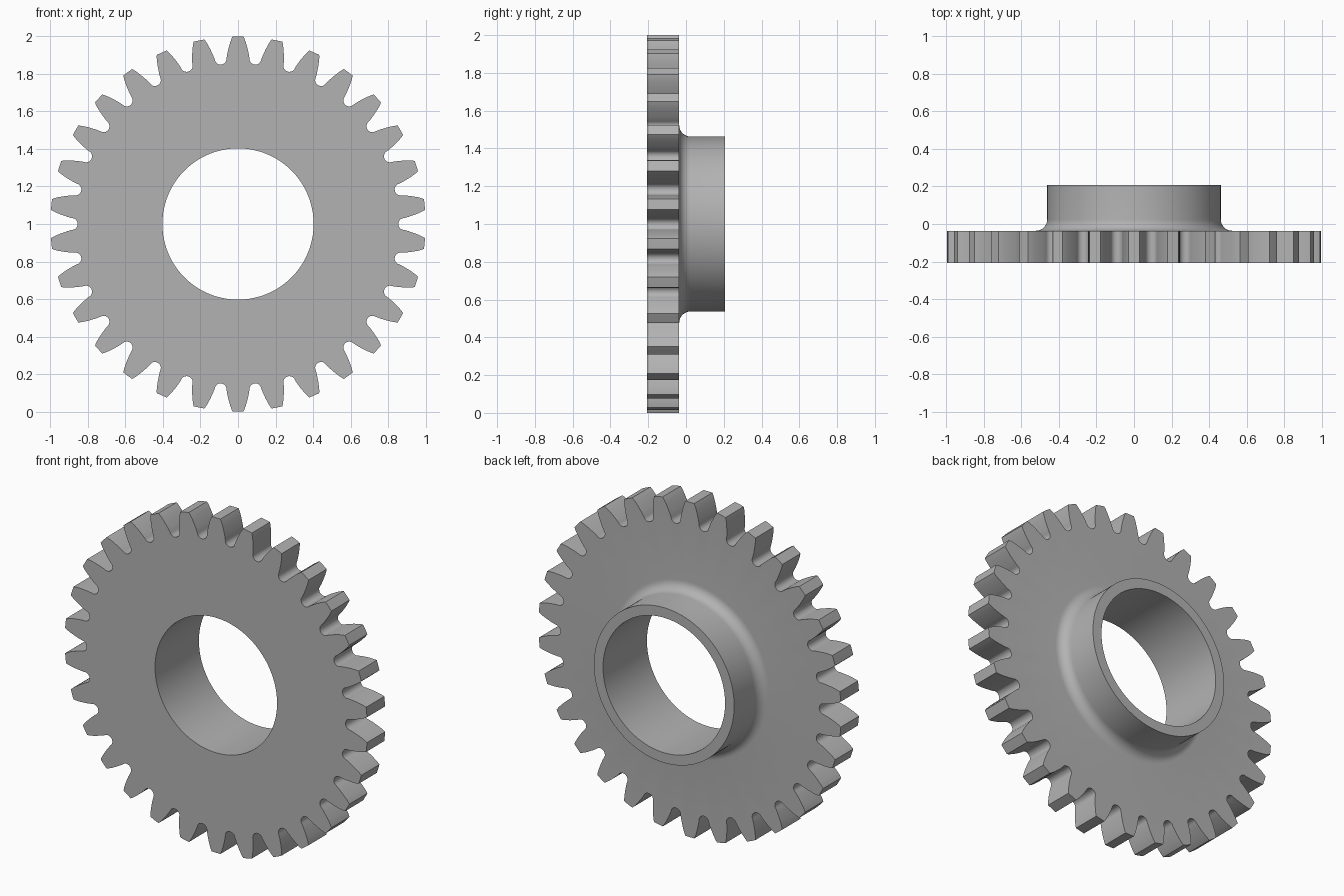
import bpy
import bmesh
from math import sin, cos, pi, radians

cube = bpy.data.objects.get("Cube")
if cube:
    bpy.data.objects.remove(cube, do_unlink=True)

TEETH = 30
PITCH = 2 * pi / TEETH
FRONT, WEB, BACK = -0.207, -0.036, 0.207   # gear front, gear back, hub end
BORE, HUB, FILLET = 0.403, 0.463, 0.06
ROOT_R, ROOT_C = 0.0315, 0.886             # rounded root between teeth

# Half a tooth from tip to root, as (radius, angle from the tooth centre)
half = [(1.0, 0.0)]
for radius, width in [(1.0, 0.029), (0.985, 0.036), (0.965, 0.043),
                      (0.94, 0.050), (0.91, 0.057)]:
    half.append((radius, width / radius))
for i in range(7):
    a = i * pi / 12
    radius = ROOT_C - ROOT_R * sin(a)
    half.append((radius, PITCH / 2 - ROOT_R * cos(a) / radius))

# Whole outline: mirrored tooth repeated around the axis
tooth = [(r, -a) for r, a in reversed(half[1:])] + half[:-1]
outline = [(r, a + k * PITCH) for k in range(TEETH) for r, a in tooth]

bm = bmesh.new()


def ring(y, radius=None):
    """Ring of vertices at depth y; follows the teeth when no radius is given."""
    return [bm.verts.new(((radius or r) * sin(a), y, 1 + (radius or r) * cos(a)))
            for r, a in outline]


# Sections: bore, toothed rim, hub fillet, hub end
rings = [ring(FRONT, BORE), ring(FRONT), ring(WEB)]
for i in range(9):
    a = radians(90) * i / 8
    rings.append(ring(WEB + FILLET * (1 - cos(a)), HUB + FILLET * (1 - sin(a))))
rings += [ring(BACK, HUB), ring(BACK, BORE)]

n = len(outline)
for s, lower in enumerate(rings):
    upper = rings[(s + 1) % len(rings)]
    for i in range(n):
        j = (i + 1) % n
        bm.faces.new((lower[i], lower[j], upper[j], upper[i]))
bmesh.ops.recalc_face_normals(bm, faces=bm.faces)

mesh = bpy.data.meshes.new("gear_with_hub")
bm.to_mesh(mesh)
bm.free()
gear = bpy.data.objects.new("gear_with_hub", mesh)
bpy.context.collection.objects.link(gear)

# Plain grey metal
grey = bpy.data.materials.new("grey")
grey.use_nodes = True
color = (0.45, 0.45, 0.45, 1)
grey.diffuse_color = color
grey.node_tree.nodes["Principled BSDF"].inputs["Base Color"].default_value = color
mesh.materials.append(grey)

bpy.ops.object.select_all(action="DESELECT")
gear.select_set(True)
bpy.context.view_layer.objects.active = gear
bpy.ops.object.shade_smooth_by_angle(angle=radians(30))
